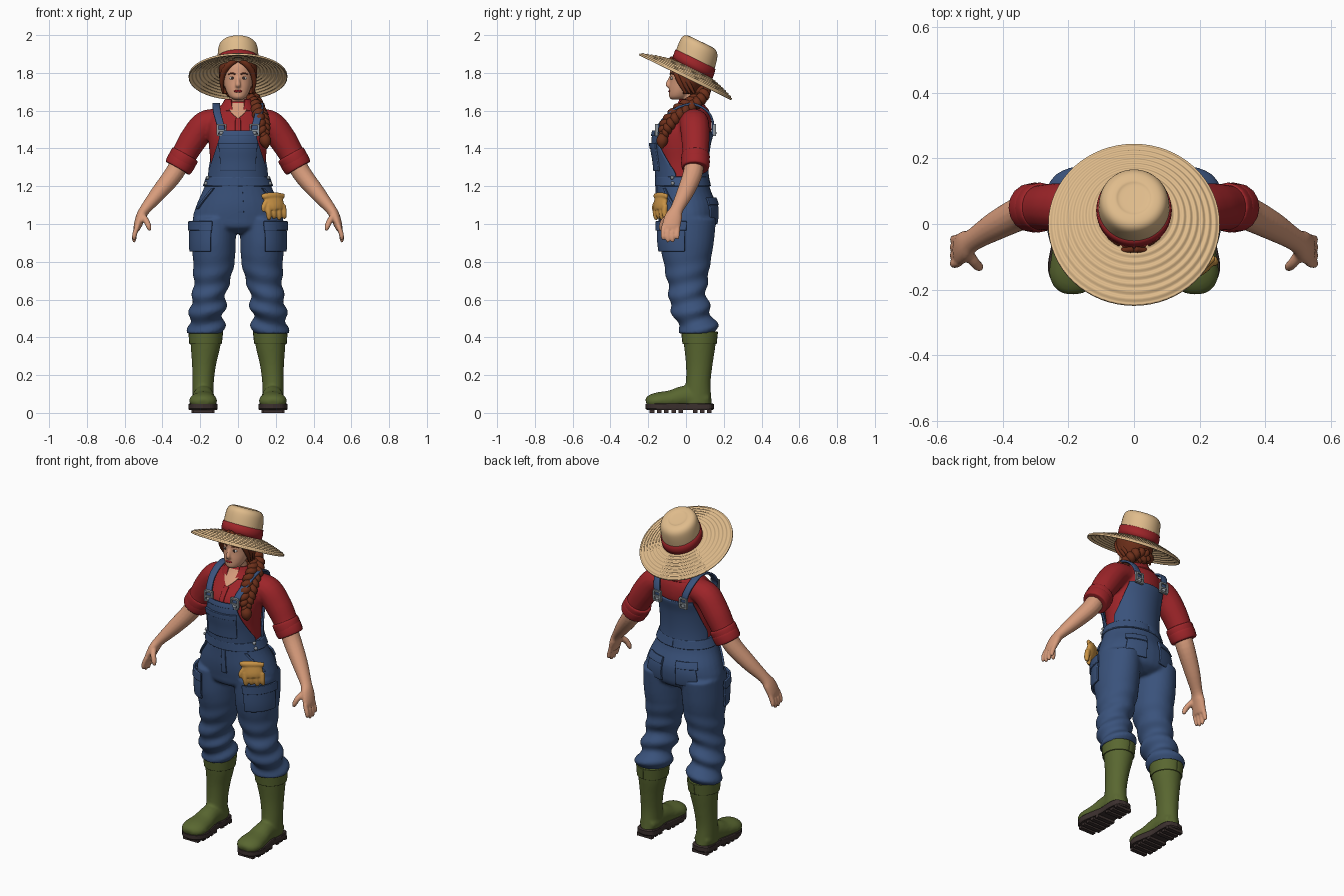
import bpy, bmesh, math
from mathutils import Vector, Matrix
from math import sin, cos, pi, asin

if "Cube" in bpy.data.objects:
    bpy.data.objects.remove(bpy.data.objects["Cube"])


def material(name, *rgb):
    m = bpy.data.materials.new(name)
    m.use_nodes = True
    m.diffuse_color = (*rgb, 1)
    node = next(n for n in m.node_tree.nodes if n.type == 'BSDF_PRINCIPLED')
    node.inputs["Base Color"].default_value = (*rgb, 1)
    node.inputs["Roughness"].default_value = .8
    return m


DENIM = material("denim blue", .042, .085, .2)
RED = material("shirt red", .34, .018, .022)
SKIN = material("skin", .68, .33, .2)
STRAW = material("straw", .74, .5, .26)
GREEN = material("boot green", .1, .135, .03)
DARK = material("sole brown", .045, .03, .028)
HAIR = material("auburn hair", .15, .028, .01)
TAN = material("glove tan", .58, .29, .06)
METAL = material("buckle grey", .27, .3, .33)
WHITE = material("eye white", .75, .7, .65)


# ---- helpers ----
def spline(rows, n=6):
    """Catmull-Rom interpolation of rows of any width."""
    rows = [Vector(r) for r in rows]
    p, out = [rows[0]] + rows + [rows[-1]], []
    for a, b, c, d in zip(p, p[1:], p[2:], p[3:]):
        for i in range(n):
            t = i / n
            out.append(b + (c - a) * (t / 2) + (a * 2 - b * 5 + c * 4 - d) * (t * t / 2)
                       + (b * 3 - a - c * 3 + d) * (t ** 3 / 2))
    return out + [rows[-1]]


def at(table, z, a, off=0):
    """Point on a body table (z, cx, rx, front, back); angle 0 faces front."""
    lo, hi = next(((p, q) for p, q in zip(table, table[1:]) if p[0] <= z <= q[0]), table[-2:])
    z0, cx, rx, f, b = lo.lerp(hi, (z - lo[0]) / (hi[0] - lo[0]))
    return Vector((cx + (rx + off) * sin(a), (f + b) / 2 - ((b - f) / 2 + off) * cos(a), z))


def angle(table, x, z):
    side = at(table, z, pi / 2).x
    return asin(min(.97, x / side))


def bridge(bm, loops, closed=True, caps=True):
    rings = [[bm.verts.new(p) for p in loop] for loop in loops]
    for r, s in zip(rings, rings[1:]):
        for i in range(len(r) - (not closed)):
            j = (i + 1) % len(r)
            bm.faces.new((r[i], r[j], s[j], s[i]))
    if closed and caps:
        bm.faces.new(rings[0])
        bm.faces.new(rings[-1])


def loft(bm, table, crease=0, seg=32):
    loops = []
    for row in table:
        z, k = row[0], crease * max(0, min(1, (.85 - row[0]) * 3))
        loops.append([at(table, z, 2 * pi * i / seg, k * sin(60 * z + 2 * sin(2 * pi * i / seg + 1)))
                      for i in range(seg)])
    bridge(bm, loops)


def tube(bm, rows, ref=(0, 1, 0), n=5, seg=16):
    """Rows of (x, y, z, radius along ref, radius across)."""
    rows = spline(rows, n)
    loops = []
    for i, r in enumerate(rows):
        t = (rows[min(i + 1, len(rows) - 1)].xyz - rows[max(i - 1, 0)].xyz).normalized()
        u = Vector(ref)
        u = (u - t * u.dot(t)).normalized()
        v = t.cross(u)
        loops.append([r.xyz + u * r[3] * cos(2 * pi * k / seg) + v * r[4] * sin(2 * pi * k / seg)
                      for k in range(seg)])
    bridge(bm, loops)


def ball(bm, loc, radii):
    bmesh.ops.create_uvsphere(bm, u_segments=20, v_segments=12, radius=1,
                              matrix=Matrix.Translation(loc) @ Matrix.Diagonal((*radii, 1)))


def box(bm, loc, size):
    bmesh.ops.create_cube(bm, size=1, matrix=Matrix.Translation(loc) @ Matrix.Diagonal((*size, 1)))


def finish(bm, name, mat, mirror=False, voxel=0, thick=0, smooth=True):
    bmesh.ops.recalc_face_normals(bm, faces=bm.faces)
    me = bpy.data.meshes.new(name)
    bm.to_mesh(me)
    bm.free()
    me.materials.append(mat)
    me.polygons.foreach_set("use_smooth", [smooth] * len(me.polygons))
    ob = bpy.data.objects.new(name, me)
    bpy.context.collection.objects.link(ob)
    if thick:
        s = ob.modifiers.new("thickness", 'SOLIDIFY')
        s.thickness, s.offset = thick, 0
        b = ob.modifiers.new("soft edge", 'BEVEL')
        b.width, b.segments = thick * .3, 2
    if mirror:
        ob.modifiers.new("mirror", 'MIRROR').use_mirror_merge = False
    if voxel:
        r = ob.modifiers.new("blend", 'REMESH')
        r.mode, r.voxel_size, r.use_smooth_shade = 'VOXEL', voxel, True
        s = ob.modifiers.new("relax", 'SMOOTH')
        s.factor, s.iterations = .5, 4
    return ob


def patch(name, mat, table, z0, z1, a0, a1, off=.012, thick=.012, mirror=False, n=14):
    """Cloth panel lying on a body table between two angle rules."""
    bm = bmesh.new()
    zs = [z0 + (z1 - z0) * i / n for i in range(n + 1)]
    bridge(bm, [[at(table, z, a0(z) + (a1(z) - a0(z)) * k / 24, off) for k in range(25)]
                for z in zs], closed=False)
    return finish(bm, name, mat, mirror, thick=thick)


def const(v):
    return lambda z: v


def ramp(za, va, zb, vb):
    return lambda z: va + (vb - va) * max(0, min(1, (z - za) / (zb - za)))


# ---- body tables: z, centre x, half width, front y, back y ----
TORSO = spline([(1.17, 0, .155, -.14, .115), (1.25, 0, .148, -.145, .105), (1.33, 0, .147, -.152, .105),
                (1.42, 0, .155, -.165, .115), (1.5, 0, .16, -.153, .135), (1.57, 0, .15, -.095, .13),
                (1.62, 0, .1, -.05, .105), (1.65, 0, .055, -.03, .08)])
PELVIS = spline([(.95, 0, .1, -.08, .1), (.98, 0, .2, -.135, .15), (1.03, 0, .237, -.147, .165),
                 (1.1, 0, .22, -.155, .163), (1.18, 0, .185, -.155, .13), (1.25, 0, .16, -.155, .113)])
LEG = spline([(.42, .17, .088, -.026, .16), (.46, .17, .096, -.045, .165), (.51, .165, .088, -.06, .14),
              (.56, .16, .093, -.085, .125), (.64, .15, .088, -.09, .107), (.7, .138, .097, -.1, .115),
              (.8, .128, .11, -.12, .13), (.9, .128, .116, -.138, .147), (1.03, .125, .115, -.14, .16)])
HEAD = spline([(1.658, 0, .022, -.075, -.02), (1.67, 0, .042, -.088, .01), (1.69, 0, .056, -.09, .03),
               (1.72, 0, .068, -.089, .06), (1.76, 0, .078, -.085, .088), (1.8, 0, .082, -.085, .098),
               (1.85, 0, .08, -.075, .1), (1.9, 0, .05, -.03, .08)])

# ---- trousers ----
bm = bmesh.new()
loft(bm, PELVIS)
loft(bm, LEG, .012)
finish(bm, "overall_trousers", DENIM, True, voxel=.009)
patch("waistband", DENIM, PELVIS, 1.2, 1.25, const(-pi), const(pi), .003)
patch("cargo_pockets", DENIM, LEG, .855, .99, const(.12), const(1.5), .01, mirror=True)
patch("cargo_pocket_flaps", DENIM, LEG, .965, 1.015, const(.08), const(1.54), .017, mirror=True)
patch("hip_pocket_hems", DENIM, PELVIS, 1.08, 1.19, ramp(1.08, 1.15, 1.19, .75),
      ramp(1.08, 1.25, 1.19, .85), .003, mirror=True)
patch("back_pockets", DENIM, PELVIS, 1.0, 1.13, const(pi - .75), const(pi - .2), .004, mirror=True)
patch("back_pocket_flaps", DENIM, PELVIS, 1.1, 1.14, const(pi - .8), const(pi - .2), .01, mirror=True)
patch("fly_panel", DENIM, PELVIS, 1.06, 1.2, const(0), const(.13), .002, .008)

# ---- bibs, straps and fittings ----
half = ramp(1.25, .15, 1.45, .092)
patch("front_bib", DENIM, TORSO, 1.23, 1.49, lambda z: -angle(TORSO, half(z), z),
      lambda z: angle(TORSO, half(z), z))
patch("bib_pocket", DENIM, TORSO, 1.28, 1.43, const(-.6), const(.6), .02)
patch("bib_pocket_hem", DENIM, TORSO, 1.4, 1.43, const(-.61), const(.61), .024)
patch("bib_top_hem", DENIM, TORSO, 1.465, 1.493, const(-.6), const(.6), .017)
rear = ramp(1.25, .15, 1.48, .11)
patch("back_bib", DENIM, TORSO, 1.23, 1.49, lambda z: pi - angle(TORSO, rear(z), z),
      lambda z: pi + angle(TORSO, rear(z), z), .01)
bm = bmesh.new()
path = spline([(.085, -.152, 1.48), (.095, -.14, 1.53), (.11, -.09, 1.585), (.115, -.03, 1.622),
               (.115, .04, 1.634), (.11, .11, 1.6), (.095, .142, 1.54), (.085, .138, 1.47)])
bridge(bm, [[p + Vector((s, 0, 0)) for s in (-.02, 0, .02)] for p in path], closed=False)
finish(bm, "shoulder_straps", DENIM, True, thick=.012)
bm = bmesh.new()
for y in (-.156, .15):
    for dz, w in ((.525, .05), (.495, .04), (.47, .05)):
        box(bm, (.087, y, 1 + dz), (w, .016, .009))
    for dx in (-.022, .022):
        box(bm, (.087 + dx, y, 1.5), (.009, .016, .05))
    ball(bm, (.087, y, 1.482), (.012, .012, .012))
for z in (1.215, 1.245):
    ball(bm, at(PELVIS, z, 1.2, .01), (.01, .01, .01))
finish(bm, "buckles_and_buttons", METAL, True, smooth=False)

# ---- shirt ----
bm = bmesh.new()
loft(bm, TORSO)
tube(bm, [(.08, .04, 1.55, .07, .06), (.17, .045, 1.53, .078, .072), (.235, .05, 1.45, .075, .074),
          (.28, .05, 1.375, .07, .068), (.3, .045, 1.335, .07, .068)])
finish(bm, "shirt", RED, True, voxel=.009)
for i in range(2):
    bm = bmesh.new()
    c = Vector((.292 + .014 * i, .05, 1.345 - .025 * i))
    d = Vector((.024, -.002, -.042)) * .6
    tube(bm, [(*(c - d), .066, .066), (*(c - d * .7), .075, .077), (*(c + d * .8), .073, .074),
              (*(c + d), .06, .062)])
    finish(bm, "rolled_cuffs_%d" % (i + 1), RED, True)
COLLAR = spline([(1.595, 0, .105, -.068, .118), (1.635, 0, .075, -.045, .085), (1.665, 0, .058, -.035, .07)])
patch("collar", RED, COLLAR, 1.597, 1.66, ramp(1.6, .25, 1.66, .55),
      ramp(1.6, 2 * pi - .25, 1.66, 2 * pi - .55), .004, .01)
patch("open_neckline", SKIN, TORSO, 1.56, 1.64, ramp(1.56, -.02, 1.62, -.5),
      ramp(1.56, .02, 1.62, .5), .004, .004)
patch("shirt_placket", RED, TORSO, 1.47, 1.56, const(-.09), const(.09), .004, .006)

# ---- arms and hands ----
bm = bmesh.new()
tube(bm, [(.295, .047, 1.35, .05, .05), (.34, .035, 1.265, .052, .05), (.42, -.005, 1.165, .045, .042),
          (.49, -.048, 1.08, .035, .029), (.513, -.065, 1.04, .046, .027), (.53, -.077, .995, .049, .022),
          (.537, -.08, .968, .045, .016)])
for k in range(4):
    o, drop = (k - 1.5) * .025, (.012, 0, 0, .016)[k]
    tube(bm, [(.532, -.08 + o, .99, .013, .013), (.546, -.084 + o, .95, .013, .013),
              (.55, -.083 + o, .915 + drop, .011, .011), (.548, -.082 + o, .903 + drop, .006, .006)])
tube(bm, [(.508, -.085, 1.045, .018, .018), (.485, -.118, 1.015, .016, .016),
          (.472, -.13, .985, .014, .014), (.468, -.132, .965, .008, .008)])
finish(bm, "arms_and_hands", SKIN, True, voxel=.0055)

# ---- head and face ----
bm = bmesh.new()
loft(bm, HEAD)
tube(bm, [(0, .035, 1.58, .05, .055), (0, .025, 1.64, .045, .045), (0, .015, 1.71, .045, .045)])
tube(bm, [(0, -.078, 1.775, .012, .009), (0, -.094, 1.745, .012, .012), (0, -.098, 1.735, .01, .014),
          (0, -.085, 1.724, .008, .012)])
ball(bm, (.078, .015, 1.745), (.01, .016, .026))
finish(bm, "head", SKIN, True, voxel=.0055)
for name, mat, loc, radii in (
        ("eyes", WHITE, (.031, -.074, 1.772), (.014, .007, .008)),
        ("irises", DARK, (.03, -.079, 1.772), (.007, .004, .008)),
        ("lips", RED, (.007, -.088, 1.703), (.015, .006, .006))):
    bm = bmesh.new()
    ball(bm, loc, radii)
    finish(bm, name, mat, True)
bm = bmesh.new()
tube(bm, [(.014, -.083, 1.792, .004, .003), (.032, -.079, 1.799, .004, .004), (.052, -.066, 1.792, .003, .002)])
finish(bm, "eyebrows", HAIR, True)

# ---- hair and braid ----
edge = ramp(1.7, 1.75, 1.85, .5)
patch("hair_cap", HAIR, HEAD, 1.69, 1.9, edge, lambda z: 2 * pi - edge(z), .011, .016)
bm = bmesh.new()
for i in range(3):
    tube(bm, [(.0, -.075 + .012 * i, 1.875, .012, .015), (.045, -.078 + .014 * i, 1.845, .014, .016),
              (.077, -.055 + .02 * i, 1.80, .014, .015), (.086, -.03 + .022 * i, 1.745, .012, .011),
              (.078, -.0 + .022 * i, 1.69, .006, .005)])
ball(bm, (0, .08, 1.7), (.07, .035, .04))
finish(bm, "swept_fringe", HAIR, True)
path = spline([(.0, .1, 1.69, .024), (.06, .08, 1.675, .028), (.095, .03, 1.635, .028), (.115, -.045, 1.585, .028),
               (.13, -.1, 1.52, .025), (.14, -.122, 1.46, .014)], 12)
out = Vector((.7, -.7, .1))
for k in range(3):
    bm, rows = bmesh.new(), []
    for i, p in enumerate(path):
        t = (path[min(i + 1, len(path) - 1)].xyz - path[max(i - 1, 0)].xyz).normalized()
        side, f = t.cross(out).normalized(), i * .42 + k * 2 * pi / 3
        q = p.xyz + side * p[3] * sin(f) + out * p[3] * .5 * sin(2 * f)
        rows.append((*q, p[3] * .82, p[3] * .82))
    tube(bm, rows, (1, 0, 0), n=2, seg=10)
    finish(bm, "braid_strand_%d" % (k + 1), HAIR)
bm = bmesh.new()
tube(bm, [(.14, -.122, 1.475, .018, .018), (.143, -.125, 1.45, .03, .03), (.147, -.127, 1.425, .026, .026),
          (.15, -.127, 1.4, .006, .006)])
finish(bm, "braid_tuft", HAIR)

# ---- straw hat, tilted back ----
TILT = Matrix.Translation((0, 0, 1.785)) @ Matrix.Rotation(math.radians(-26), 4, 'X')


def lathe(name, mat, profile, seg=64):
    bm = bmesh.new()
    loops = []
    for r, h in profile:
        dy = .015 * min(1, (.272 - r) / .16) if h < .05 else .015 - .15 * (h - .045)
        loops.append([TILT @ Vector((r * .96 * sin(2 * pi * i / seg), r * cos(2 * pi * i / seg) + dy, h))
                      for i in range(seg)])
    bridge(bm, loops)
    return finish(bm, name, mat)


def brim(t, drop):
    return (.112 + .16 * t, .046 * (1 - t ** 1.3) + .003 * sin(t * 50) - drop)


under = [brim(i / 48, .01) for i in range(49)]
crown = [(.112, .05), (.113, .1), (.11, .15), (.102, .178), (.085, .193), (.06, .197), (.045, .193), (.01, .192)]
lathe("straw_hat", STRAW, [(.01, .06)] + under + [brim(i / 48, 0) for i in range(48, -1, -1)] + spline(crown, 4))
lathe("hat_band", RED, [(.108, .046), (.118, .049), (.12, .07), (.118, .1), (.108, .103)])

# ---- boots ----
bm = bmesh.new()
loft(bm, spline([(.04, .185, .055, -.02, .138), (.15, .185, .056, -.002, .13), (.25, .18, .063, 0, .14),
                 (.35, .172, .078, -.01, .155), (.43, .17, .085, -.02, .163)]))
tube(bm, [(.183, .12, .07, .045, .035), (.183, .08, .075, .056, .05), (.183, 0, .085, .056, .06),
          (.184, -.08, .07, .066, .05), (.185, -.15, .064, .074, .045), (.186, -.19, .058, .06, .036),
          (.186, -.21, .052, .03, .02)], (1, 0, 0))
finish(bm, "rubber_boots", GREEN, True, voxel=.008)
BOOT = spline([(.34, .173, .078, -.01, .154), (.44, .17, .087, -.021, .165)])
patch("boot_top_bands", GREEN, BOOT, .365, .43, const(-pi), const(pi), .002, .008, mirror=True)
outline = spline([(.0, -.214), (.05, -.197), (.077, -.14), (.068, -.07), (.056, 0), (.06, .08), (.048, .132),
                  (0, .148)], 4)
outline += [Vector((-p.x, p.y)) for p in outline[-2:0:-1]]
bm = bmesh.new()
bridge(bm, [[(.185 + p.x * s, p.y * s, z) for p in outline] for z, s in ((.015, .96), (.022, 1), (.046, 1), (.05, .95))])
for k in range(9):
    y = -.18 + k * .038
    if k != 5:
        box(bm, (.185, y, .01), (.1 if k in (0, 8) else .12 - .006 * max(0, k - 3), .024, .02))
finish(bm, "boot_soles", DARK, True, smooth=False)

# ---- work gloves tucked in the left pocket ----
bm = bmesh.new()
tube(bm, [(.125, -.158, 1.145, .012, .01), (.15, -.156, 1.148, .017, .016), (.2, -.132, 1.15, .018, .016),
          (.245, -.1, 1.148, .012, .01)], (0, 0, 1))
tube(bm, [(.185, -.13, 1.15, .055, .02), (.195, -.135, 1.1, .056, .024), (.2, -.138, 1.075, .05, .02)], (.85, .5, 0))
for k in range(4):
    x, y = .158 + .027 * k, -.158 + .016 * k
    tube(bm, [(x, y, 1.1, .015, .015), (x + .004, y - .004, 1.06, .015, .015),
              (x + .006, y, 1.03 + .006 * (k % 2), .012, .012), (x + .006, y, 1.02 + .006 * (k % 2), .005, .005)])
tube(bm, [(.15, -.155, 1.12, .014, .014), (.135, -.168, 1.09, .013, .013), (.137, -.168, 1.065, .008, .008)])
finish(bm, "work_gloves", TAN, voxel=.005)
